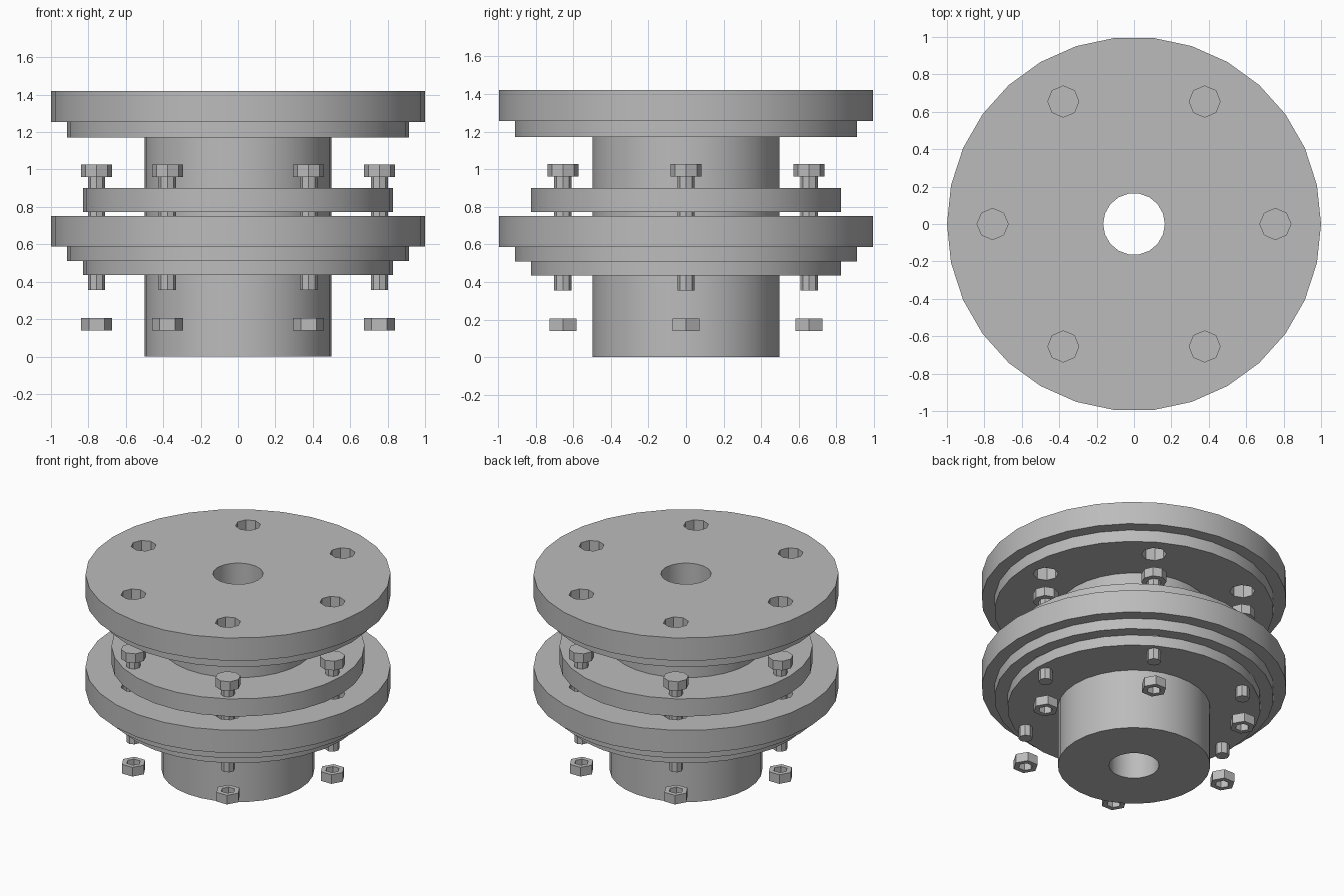
import bpy, bmesh, math

if "Cube" in bpy.data.objects:
    bpy.data.objects.remove(bpy.data.objects["Cube"])

steel = bpy.data.materials.new("steel_grey")
steel.diffuse_color = (0.5, 0.5, 0.5, 1)
steel.use_nodes = True
steel.node_tree.nodes["Principled BSDF"].inputs["Base Color"].default_value = steel.diffuse_color

BOLT_RADIUS = 0.756
SPOTS = [(BOLT_RADIUS * math.cos(math.radians(a)), BOLT_RADIUS * math.sin(math.radians(a)))
         for a in range(0, 360, 60)]


def add_lathe(bm, profile, sides, x=0, y=0, closed=False):
    """Stack rings of (radius, z); cap both ends or close the loop."""
    rings = [[bm.verts.new((x + r * math.cos(math.tau * i / sides),
                            y + r * math.sin(math.tau * i / sides), z))
              for i in range(sides)] for r, z in profile]
    pairs = list(zip(rings, rings[1:]))
    if closed:
        pairs.append((rings[-1], rings[0]))
    else:
        bm.faces.new(rings[0][::-1])
        bm.faces.new(rings[-1])
    for a, b in pairs:
        for i in range(sides):
            j = (i + 1) % sides
            bm.faces.new((a[i], a[j], b[j], b[i]))


def make(name, bm):
    bmesh.ops.recalc_face_normals(bm, faces=bm.faces)
    mesh = bpy.data.meshes.new(name)
    bm.to_mesh(mesh)
    bm.free()
    mesh.materials.append(steel)
    ob = bpy.data.objects.new(name, mesh)
    bpy.context.collection.objects.link(ob)
    return ob


def shade(ob):
    bpy.ops.object.select_all(action='DESELECT')
    ob.select_set(True)
    bpy.context.view_layer.objects.active = ob
    bpy.ops.object.shade_smooth_by_angle(angle=math.radians(30))


def turned_part(name, profile, cutter):
    """Solid turned body with the holes cut out of it."""
    bm = bmesh.new()
    add_lathe(bm, profile, 30)
    ob = make(name, bm)
    mod = ob.modifiers.new("holes", 'BOOLEAN')
    mod.operation = 'DIFFERENCE'
    mod.solver = 'EXACT'
    mod.object = cutter
    bpy.context.view_layer.objects.active = ob
    bpy.ops.object.modifier_apply(modifier=mod.name)
    shade(ob)


# Cutters: central bore, and bore plus six bolt clearance holes
bm = bmesh.new()
add_lathe(bm, [(0.165, -0.2), (0.165, 1.7)], 18)
bore_cutter = make("bore_cutter", bm)

bm = bmesh.new()
add_lathe(bm, [(0.165, -0.2), (0.165, 1.7)], 18)
for x, y in SPOTS:
    add_lathe(bm, [(0.083, -0.2), (0.083, 1.7)], 8, x, y)
flange_cutter = make("flange_cutter", bm)

# Stepped flanges with bolt holes
for name, z0, z1, z2 in (("upper_flange", 1.17, 1.255, 1.42),
                         ("lower_flange", 0.51, 0.587, 0.752)):
    turned_part(name, [(0.915, z0), (0.915, z1), (1, z1), (1, z2)], flange_cutter)

# Hubs with their clamping discs
turned_part("upper_hub", [(0.5, 0.752), (0.5, 0.773), (0.83, 0.773), (0.83, 0.90),
                          (0.5, 0.90), (0.5, 1.17)], bore_cutter)
turned_part("lower_hub", [(0.5, 0), (0.5, 0.435), (0.83, 0.435), (0.83, 0.51)], bore_cutter)

for cutter in (bore_cutter, flange_cutter):
    bpy.data.objects.remove(cutter)

# Bolts and loose hexagonal nuts
for n, (x, y) in enumerate(SPOTS, 1):
    bm = bmesh.new()
    add_lathe(bm, [(0.046, 0.355), (0.046, 0.96), (0.083, 0.96), (0.083, 1.027)], 8, x, y)
    shade(make(f"bolt_{n}", bm))
    bm = bmesh.new()
    add_lathe(bm, [(0.083, 0.14), (0.083, 0.206), (0.047, 0.206), (0.047, 0.14)],
              6, x, y, closed=True)
    shade(make(f"nut_{n}", bm))
